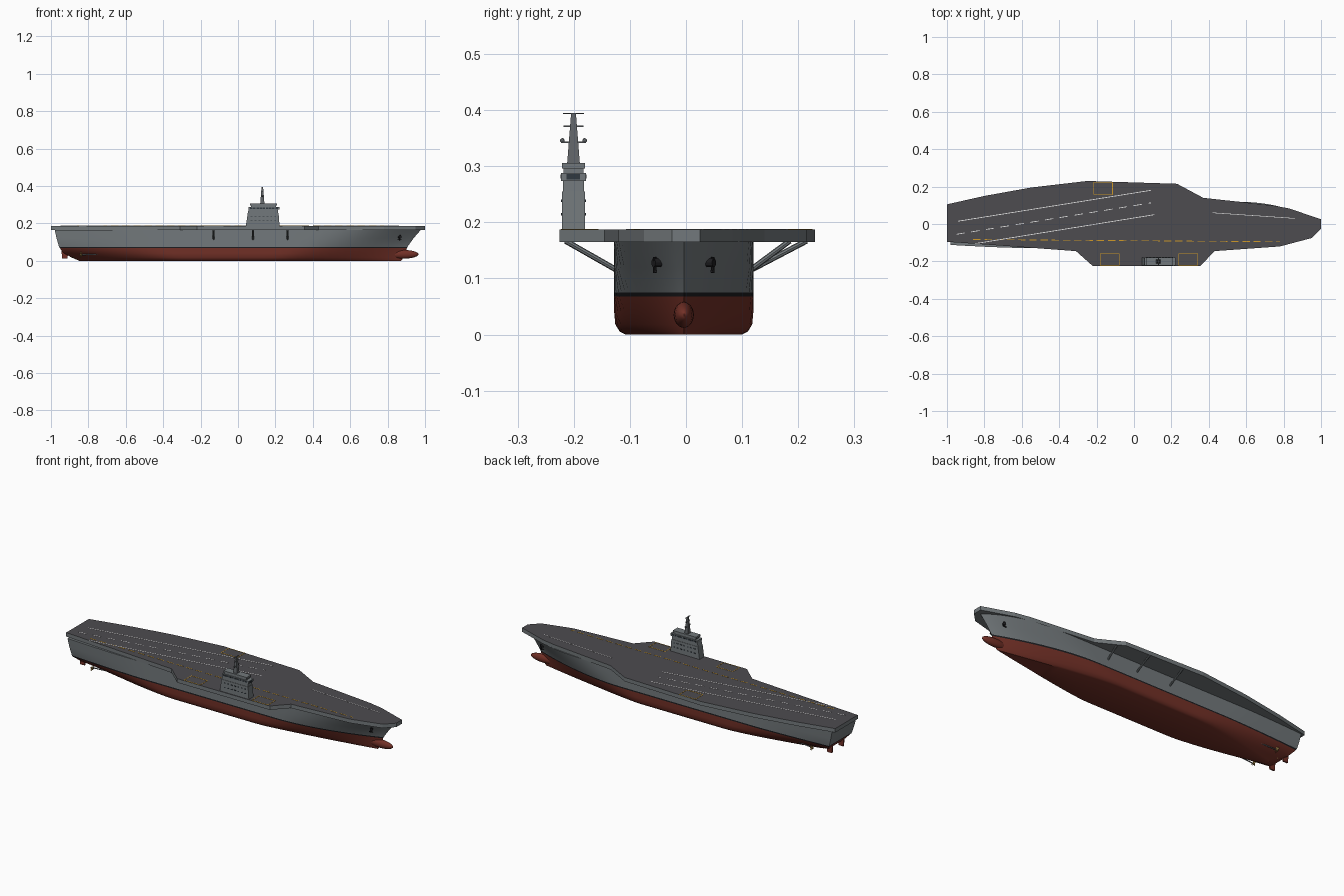
import bpy, bmesh, math
from mathutils import Vector, Matrix

if "Cube" in bpy.data.objects:
    bpy.data.objects.remove(bpy.data.objects["Cube"])


def mat(name, r, g, b):
    m = bpy.data.materials.new(name)
    m.diffuse_color = (r, g, b, 1)
    m.use_nodes = True
    m.node_tree.nodes["Principled BSDF"].inputs["Base Color"].default_value = m.diffuse_color
    return m


GREY = mat("hull grey", .17, .19, .2)
DECK = mat("deck dark grey", .075, .072, .08)
RED = mat("antifouling red", .17, .03, .02)
BLACK = mat("boot black", .012, .012, .014)
WHITE = mat("line white", .8, .8, .8)
YELLOW = mat("line yellow", .65, .33, .02)
BRASS = mat("propeller brass", .42, .27, .08)
GLASS = mat("window dark", .03, .04, .05)
DKGREY = mat("mast grey", .12, .13, .14)
CY = -.004      # hull centreline
TOP = .187      # flight deck height


def finish(name, bm, *mats, smooth=None):
    bmesh.ops.recalc_face_normals(bm, faces=bm.faces)
    me = bpy.data.meshes.new(name)
    bm.to_mesh(me)
    bm.free()
    for m in mats:
        me.materials.append(m)
    ob = bpy.data.objects.new(name, me)
    bpy.context.collection.objects.link(ob)
    if smooth:
        bpy.ops.object.select_all(action='DESELECT')
        ob.select_set(True)
        bpy.context.view_layer.objects.active = ob
        bpy.ops.object.shade_smooth_by_angle(angle=math.radians(smooth))
    return ob


def box(bm, x0, x1, y0, y1, z0, z1):
    M = Matrix.Translation(((x0 + x1) / 2, (y0 + y1) / 2, (z0 + z1) / 2))
    bmesh.ops.create_cube(bm, size=1, matrix=M @ Matrix.Diagonal((x1 - x0, y1 - y0, z1 - z0, 1)))


def rod(bm, a, b, r0, r1=None, seg=10):
    a, b = Vector(a), Vector(b)
    M = Matrix.Translation((a + b) / 2) @ (b - a).to_track_quat('Z', 'Y').to_matrix().to_4x4()
    bmesh.ops.create_cone(bm, cap_ends=True, segments=seg, radius1=r0,
                          radius2=r0 if r1 is None else r1, depth=(b - a).length, matrix=M)


def prism(bm, pts, axis, lo, hi):
    """Extrude a 2D outline along axis 'z' (pts are x,y) or 'y' (pts are x,z)."""
    def place(p, h):
        return (p[0], p[1], h) if axis == 'z' else (p[0], h, p[1])
    a = [bm.verts.new(place(p, lo)) for p in pts]
    b = [bm.verts.new(place(p, hi)) for p in pts]
    n = len(pts)
    for i in range(n):
        bm.faces.new((a[i], a[(i + 1) % n], b[(i + 1) % n], b[i]))
    bm.faces.new(a[::-1])
    return bm.faces.new(b)


# Hull: waterlines (z, stern x, bow x, half width, bow start, bow power, stern start, stern fraction)
LEVELS = [(0, -.85, .87, .104, .20, 1.25, -.30, .12),
          (.005, -.86, .876, .114, .21, 1.25, -.32, .15),
          (.018, -.89, .885, .122, .23, 1.3, -.36, .28),
          (.04, -.93, .895, .124, .28, 1.45, -.42, .55),
          (.068, -.953, .903, .124, .33, 1.7, -.5, .80),
          (.075, -.957, .906, .124, .34, 1.75, -.5, .82),
          (.12, -.97, .938, .124, .40, 2.4, -.55, .85),
          (.166, -.98, .978, .124, .45, 3.2, -.6, .87)]
N = 48


def hull_point(level, t, side):
    z, xs, xb, half, bs, bp, ss, sf = level
    x = xs + (xb - xs) * t
    w = half
    if x > bs:
        w *= max(0, 1 - ((x - bs) / (xb - bs)) ** bp)
    elif x < ss:
        w *= 1 - (1 - sf) * ((ss - x) / (ss - xs)) ** 1.4
    return x, CY + side * w, z


bm = bmesh.new()
rings = []
for i in range(N + 1):
    t = i / N
    t = .5 * t + .5 * (.5 - .5 * math.cos(math.pi * t))
    ring = [hull_point(l, t, -1) for l in reversed(LEVELS)] + [hull_point(l, t, 1) for l in LEVELS]
    rings.append([bm.verts.new(p) for p in ring])
R = len(rings[0])
for a, b in zip(rings, rings[1:]):
    for j in range(R):
        bm.faces.new((a[j], a[(j + 1) % R], b[(j + 1) % R], b[j]))
for j in range(R // 2 - 1):                     # transom
    r = rings[0]
    bm.faces.new((r[j], r[j + 1], r[R - 2 - j], r[R - 1 - j]))
bmesh.ops.remove_doubles(bm, verts=bm.verts, dist=1e-5)
for f in bm.faces:
    z = f.calc_center_median().z
    f.material_index = 1 if z < .068 else 2 if z < .075 else 0
finish("hull", bm, GREY, RED, BLACK, smooth=35)

# Bulbous bow
bm = bmesh.new()
bmesh.ops.create_uvsphere(bm, u_segments=20, v_segments=14, radius=1,
                          matrix=Matrix.Translation((.885, CY, .035)) @ Matrix.Diagonal((.08, .018, .023, 1)))
finish("bow_bulb", bm, RED, smooth=60)

# Flight deck slab with grey edges
OUT = [(-1, -.095), (-.62, -.122), (-.31, -.145), (-.22, -.225), (.355, -.225), (.43, -.145),
       (.78, -.12), (.95, -.075), (1, -.025), (1, .025), (.83, .083), (.75, .098), (.37, .14),
       (.23, .215), (-.25, .23), (-.55, .195), (-.8, .15), (-1, .105)]
bm = bmesh.new()
prism(bm, OUT, 'z', .165, TOP).material_index = 1
finish("flight_deck", bm, GREY, DECK)


# Painted deck lines
def line(bm, a, b, width=.004, dash=None, gap=.03):
    a, b = Vector(a), Vector(b)
    d = (b - a).normalized()
    n = Vector((-d.y, d.x)) * width / 2
    length, s = (b - a).length, 0
    while s < length - .001:
        e = min(length, s + (dash or length))
        p, q = a + d * s, a + d * e
        prism(bm, [p - n, q - n, q + n, p + n], 'z', TOP - .001, TOP + .001)
        s = e + gap


bm = bmesh.new()
line(bm, (-.94, .015), (.09, .18))
line(bm, (-.85, -.105), (.11, .05))
line(bm, (-.95, -.055), (.09, .113), dash=.045, gap=.035)
line(bm, (.42, .06), (.86, .03), .003)
finish("white_deck_lines", bm, WHITE)

bm = bmesh.new()
line(bm, (-.86, -.083), (.78, -.095), dash=.04, gap=.02)
for x0, x1, y0, y1 in [(-.18, -.08, -.221, -.157), (.24, .34, -.221, -.157), (-.215, -.115, .157, .224)]:
    c = [(x0, y0), (x1, y0), (x1, y1), (x0, y1)]
    for i in range(4):
        line(bm, c[i], c[(i + 1) % 4], .003)
finish("yellow_deck_lines", bm, YELLOW)

# Sponson struts under the overhangs
bm = bmesh.new()
for x in (-.13, .08, .265):
    rod(bm, (x, -.12, .113), (x, -.215, .167), .005, seg=8)
    rod(bm, (x, .112, .113), (x, .215 if x < .2 else .185, .167), .005, seg=8)
finish("deck_struts", bm, GREY)

# Anchors on the bow
bm = bmesh.new()
for s in (-1, 1):
    y = CY + s * .05
    rod(bm, (.862, y - s * .008, .128), (.868, y + s * .004, .128), .008, seg=12)
    rod(bm, (.868, y + s * .002, .138), (.862, y + s * .002, .110), .003, seg=8)
    box(bm, .852, .874, y - .002, y + .002, .111, .115)
finish("anchors", bm, BLACK)

# Island: tower, bridge levels and roof
bm = bmesh.new()
prism(bm, [(.042, TOP), (.222, TOP), (.217, .255), (.052, .255)], 'y', -.221, -.18)
prism(bm, [(.052, .255), (.215, .255), (.213, .288), (.06, .288)], 'y', -.219, -.182)
box(bm, .056, .222, -.2225, -.1785, .274, .288)
box(bm, .07, .203, -.218, -.183, .288, .296)
box(bm, .064, .208, -.221, -.18, .296, .306)
finish("island", bm, GREY)

# Island windows
bm = bmesh.new()
for y in (-.2215, -.1795):
    for z in (.212, .236):
        for i in range(7):
            x = .068 + i * .021
            box(bm, x, x + .01, y - .001, y + .001, z, z + .005)
for y in (-.2228, -.1782):
    for i in range(9):
        x = .064 + i * .017
        box(bm, x, x + .013, y - .001, y + .001, .278, .285)
box(bm, .221, .2232, -.213, -.189, .276, .286)
finish("island_windows", bm, GLASS)

# Mast, yards and sensors
MY = -.2005
bm = bmesh.new()
M = Matrix.Translation((.13, MY, .35)) @ Matrix.Rotation(math.pi / 4, 4, 'Z')
bmesh.ops.create_cone(bm, cap_ends=True, segments=4, radius1=.016, radius2=.006, depth=.09, matrix=M)
for z, w in ((.343, .022), (.371, .018), (.394, .019)):
    box(bm, .127, .133, MY - w, MY + w, z - .0012, z + .0012)
for s in (-1, 1):
    bmesh.ops.create_uvsphere(bm, u_segments=12, v_segments=8, radius=.004,
                              matrix=Matrix.Translation((.13, MY + s * .02, .346)))
finish("mast", bm, DKGREY)

# Rudders, shafts and propellers
bm_r, bm_s, bm_p = bmesh.new(), bmesh.new(), bmesh.new()
for s in (-1, 1):
    y = CY + s * .05
    prism(bm_r, [(-.94, .012), (-.912, .012), (-.905, .066), (-.945, .066)], 'y', y - .004, y + .004)
    for py, px in ((.088, -.84), (.034, -.88)):
        y = CY + s * py
        rod(bm_s, (px, y, .032), (px + .24, y - s * .012, .04), .003, seg=8)
        rod(bm_p, (px - .008, y, .032), (px + .006, y, .032), .003, .005)
        for k in range(5):
            blade = (Matrix.Translation((px, y, .032)) @ Matrix.Rotation(k * math.tau / 5, 4, 'X')
                     @ Matrix.Translation((0, 0, .009)) @ Matrix.Rotation(.6, 4, 'Z')
                     @ Matrix.Diagonal((.0015, .008, .014, 1)))
            bmesh.ops.create_cube(bm_p, size=1, matrix=blade)
finish("rudders", bm_r, RED)
finish("propeller_shafts", bm_s, DKGREY)
finish("propellers", bm_p, BRASS)
